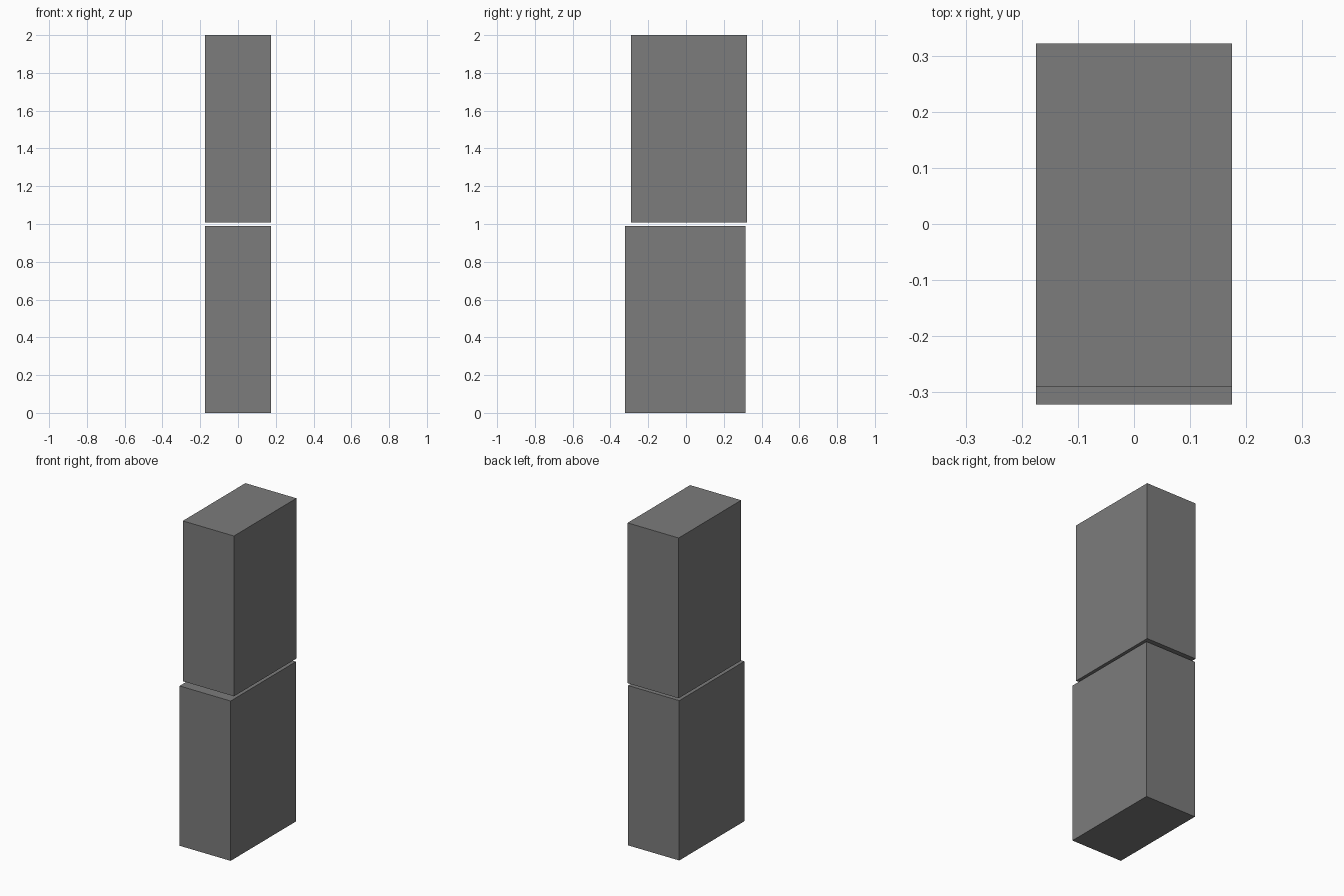
import bpy

if "Cube" in bpy.data.objects:
    bpy.data.objects.remove(bpy.data.objects["Cube"])

WIDTH = 0.35

# Dark grey finish
dark = bpy.data.materials.new("dark_grey")
dark.diffuse_color = (0.2, 0.2, 0.2, 1)
dark.use_nodes = True
dark.node_tree.nodes["Principled BSDF"].inputs["Base Color"].default_value = dark.diffuse_color


def block(name, y0, y1, z0, z1):
    """Axis-aligned box centred on x = 0."""
    bpy.ops.mesh.primitive_cube_add(size=1, location=(0, (y0 + y1) / 2, (z0 + z1) / 2))
    ob = bpy.context.object
    ob.name = name
    ob.scale = (WIDTH, y1 - y0, z1 - z0)
    bpy.ops.object.transform_apply(location=False, rotation=False, scale=True)
    ob.data.materials.append(dark)
    return ob


# Two stacked blocks with a thin gap; the upper one is set back at the front
block("lower_block", -0.322, 0.316, 0.0, 0.99)
block("upper_block", -0.29, 0.322, 1.007, 2.0)
